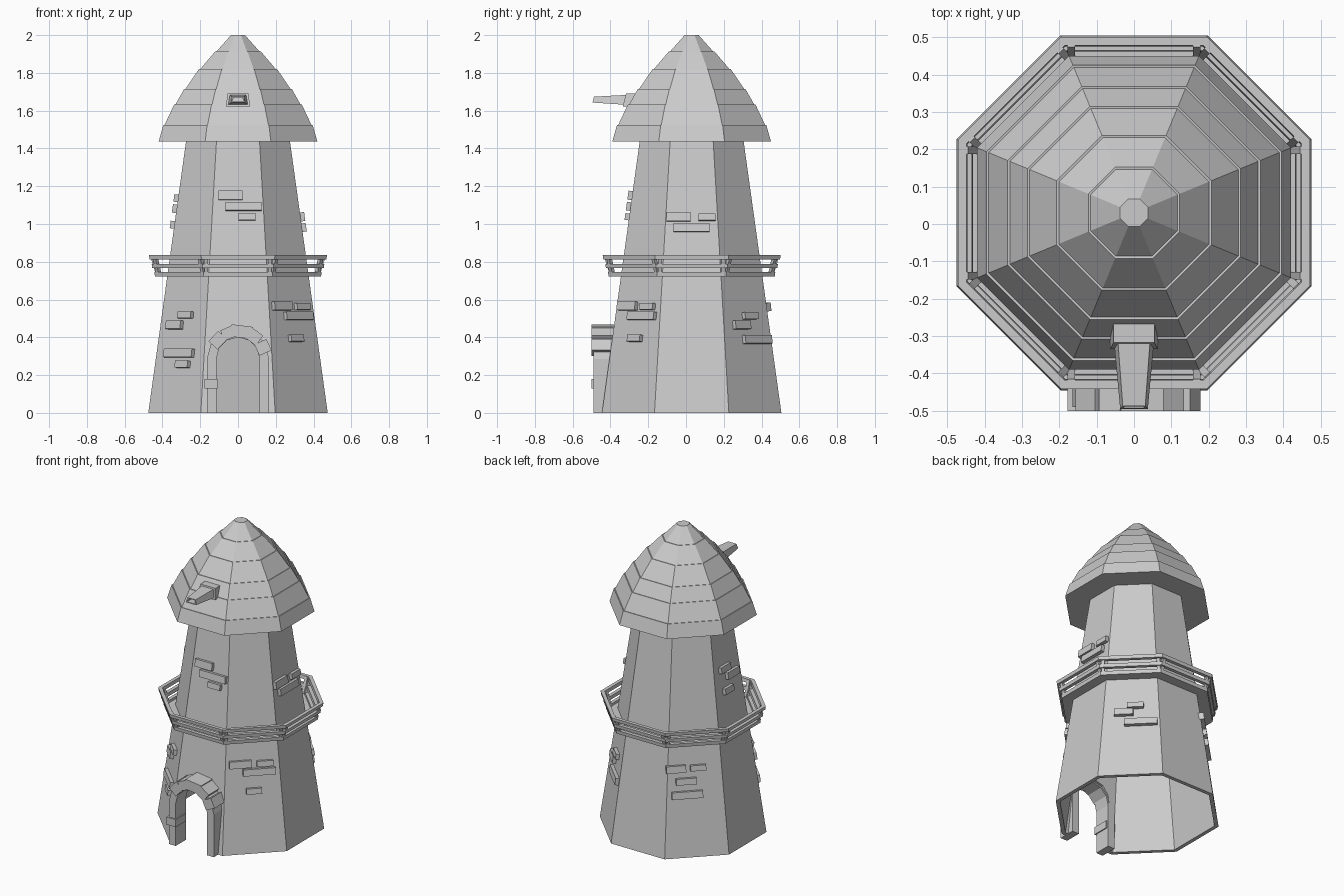
import bpy, bmesh
from math import sin, cos, pi, radians
from mathutils import Vector, Matrix

if "Cube" in bpy.data.objects:
    bpy.data.objects.remove(bpy.data.objects["Cube"])

CY = 0.03                     # tower axis in y
SLOPE = 0.139                 # wall lean


def apothem(z):
    return 0.475 - SLOPE * z


def finish(name, bm):
    bmesh.ops.recalc_face_normals(bm, faces=bm.faces[:])
    me = bpy.data.meshes.new(name)
    bm.to_mesh(me)
    bm.free()
    ob = bpy.data.objects.new(name, me)
    bpy.context.collection.objects.link(ob)
    return ob


def loft(name, rings, loop=False):
    """Skin between rings of points; cap the ends or close into a loop."""
    bm = bmesh.new()
    vs = [[bm.verts.new(p) for p in r] for r in rings]
    n = len(vs[0])
    pairs = list(zip(vs, vs[1:])) + ([(vs[-1], vs[0])] if loop else [])
    for a, b in pairs:
        for i in range(n):
            j = (i + 1) % n
            bm.faces.new((a[i], a[j], b[j], b[i]))
    if not loop:
        bm.faces.new(vs[0])
        bm.faces.new(vs[-1])
    return finish(name, bm)


def octagon(ap, z):
    r = ap / cos(pi / 8)
    return [(r * cos(pi / 8 + k * pi / 4), CY + r * sin(pi / 8 + k * pi / 4), z)
            for k in range(8)]


def octo(name, profile, loop=False):
    return loft(name, [octagon(a, z) for a, z in profile], loop)


def add_box(bm, size, mat):
    bmesh.ops.create_cube(bm, size=1, matrix=mat @ Matrix.Diagonal((*size, 1)))


def on_face(angle, u, z, ap, lean):
    """Local frame on a tower side: x along the side, y outward, z up the slope."""
    a = radians(angle)
    n, t = Vector((cos(a), sin(a), 0)), Vector((-sin(a), cos(a), 0))
    up = (Vector((0, 0, 1)) + n * lean).normalized()
    out = t.cross(up) * -1 if t.cross(up).dot(n) < 0 else t.cross(up)
    m = Matrix((t, out, up)).transposed().to_4x4()
    m.translation = n * ap + t * u + Vector((0, CY, z))
    return m


# tower shell
T = 0.025
tower = octo("tower_wall", [(apothem(0), 0), (apothem(1.46), 1.46),
                            (apothem(1.46) - T, 1.46), (apothem(0) - T, 0)], loop=True)

# doorway opening
ZC = 0.285


def arch(r, y, low):
    pts = [(r, y, low)]
    pts += [(r * cos(k * pi / 6), y, ZC + r * sin(k * pi / 6)) for k in range(7)]
    return pts + [(-r, y, low)]


cutter = loft("door_cutter", [arch(0.125, -0.6, -0.1), arch(0.125, -0.25, -0.1)])
cutter.hide_render = True
cutter.hide_viewport = True
cutter.display_type = 'WIRE'
cut = tower.modifiers.new("door", 'BOOLEAN')
cut.operation = 'DIFFERENCE'
cut.solver = 'EXACT'
cut.object = cutter

# door surround
F, B = -0.49, -0.38
loft("door_frame", list(zip(arch(0.115, F, 0), arch(0.165, F, 0),
                            arch(0.165, B, 0), arch(0.115, B, 0))))

# arch stones and one leg stone
bm = bmesh.new()
for deg, w, h in [(137, 0.075, 0.065), (112, 0.06, 0.06), (83, 0.115, 0.065),
                  (54, 0.07, 0.065), (25, 0.065, 0.07)]:
    a = radians(deg)
    m = Matrix.Translation((0.146 * cos(a), -0.44, ZC + 0.146 * sin(a))) \
        @ Matrix.Rotation(pi / 2 - a, 4, 'Y')
    add_box(bm, (w, 0.12, h), m)
add_box(bm, (0.07, 0.11, 0.05), Matrix.Translation((-0.143, -0.445, 0.155)))
finish("door_stones", bm)

# layered roof
tiers = [(0.42, 1.437), (0.395, 1.525), (0.338, 1.632), (0.285, 1.715),
         (0.207, 1.82), (0.122, 1.912), (0.037, 2.0)]
prof = [tiers[0]]
for a, z in tiers[1:-1]:
    prof += [(a, z), (a - 0.006, z - 0.001)]
octo("roof", prof + [tiers[-1]])

# spout on the roof front, with a hollow tip


def rect(y, top, bot, z0, z1):
    return [(-bot, y, z0), (bot, y, z0), (top, y + (z1 - z0) * 0.25, z1),
            (-top, y + (z1 - z0) * 0.25, z1)]


loft("spout_collar", [rect(-0.335, 0.055, 0.064, 1.622, 1.692),
                      rect(-0.27, 0.055, 0.064, 1.622, 1.692)])
loft("spout", [rect(-0.30, 0.045, 0.055, 1.63, 1.685),
               rect(-0.495, 0.03, 0.037, 1.643, 1.674),
               rect(-0.493, 0.023, 0.03, 1.648, 1.669),
               rect(-0.40, 0.023, 0.03, 1.648, 1.669)])

# balcony deck and flared rails
octo("balcony_deck", [(0.36, 0.722), (0.44, 0.722), (0.44, 0.732), (0.36, 0.732)], loop=True)
for name, o, z in [("rail_bottom", 0.443, 0.735), ("rail_middle", 0.457, 0.778),
                   ("rail_top", 0.471, 0.824)]:
    h = 0.011
    octo(name, [(o - 0.026, z - h), (o - 0.003, z - h), (o, z + h), (o - 0.023, z + h)],
         loop=True)

# balcony posts, a pair at every corner
bm = bmesh.new()
for k in range(8):
    for s in (-1, 1):
        add_box(bm, (0.02, 0.02, 0.11), on_face(45 * k, s * 0.168, 0.778, 0.438, 0.3))
finish("balcony_posts", bm)

# raised wall bricks: side angle -> (u, z, width, height)
bricks = {
    -90: [(-0.04, 1.15, 0.125, 0.048), (0.03, 1.092, 0.19, 0.045), (0.047, 1.037, 0.09, 0.036)],
    0: [(-0.07, 1.037, 0.125, 0.048), (0.08, 1.035, 0.09, 0.036), (0.0, 0.98, 0.19, 0.045)],
    180: [(-0.03, 1.135, 0.1, 0.04), (0.04, 1.08, 0.12, 0.045), (-0.02, 0.995, 0.09, 0.04)],
    -45: [(-0.075, 0.565, 0.135, 0.045), (0.075, 0.562, 0.1, 0.036),
          (0.04, 0.512, 0.2, 0.042), (0.005, 0.394, 0.095, 0.036)],
    -135: [(0.02, 0.517, 0.1, 0.036), (-0.055, 0.465, 0.11, 0.045),
           (0.0, 0.315, 0.21, 0.045), (0.035, 0.256, 0.095, 0.036)],
    45: [(0.025, 0.513, 0.1, 0.036), (-0.045, 0.465, 0.115, 0.045), (0.06, 0.388, 0.2, 0.045)],
    135: [(-0.115, 0.56, 0.12, 0.045), (0.02, 0.56, 0.095, 0.036),
          (-0.055, 0.48, 0.125, 0.04), (-0.05, 0.395, 0.19, 0.045)],
}
bm = bmesh.new()
for ang, items in bricks.items():
    for u, z, w, h in items:
        add_box(bm, (w, 0.045, h), on_face(ang, u, z, apothem(z), -SLOPE))
finish("wall_bricks", bm)
